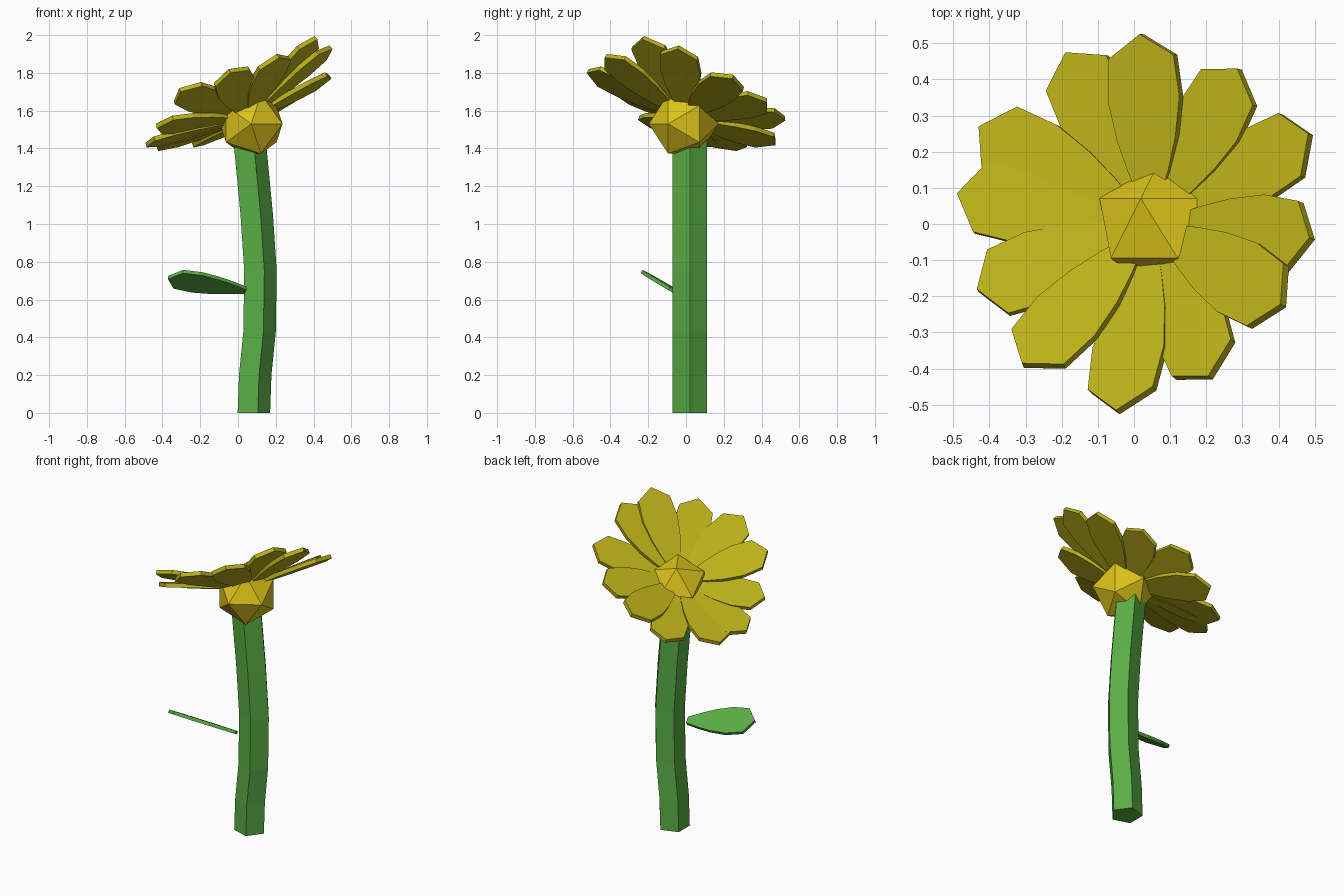
import bpy, bmesh, math
from mathutils import Vector, Matrix

if "Cube" in bpy.data.objects:
    bpy.data.objects.remove(bpy.data.objects["Cube"])


def material(name, rgb):
    m = bpy.data.materials.new(name)
    m.diffuse_color = (*rgb, 1)
    m.use_nodes = True
    m.node_tree.nodes["Principled BSDF"].inputs["Base Color"].default_value = m.diffuse_color
    return m


GREEN = material("green", (0.10, 0.42, 0.06))
PETAL = material("petal_yellow", (0.50, 0.44, 0.01))
CORE = material("core_yellow", (0.72, 0.55, 0.01))


def finish(name, bm, mat):
    bmesh.ops.recalc_face_normals(bm, faces=bm.faces[:])
    mesh = bpy.data.meshes.new(name)
    bm.to_mesh(mesh)
    bm.free()
    mesh.materials.append(mat)
    ob = bpy.data.objects.new(name, mesh)
    bpy.context.collection.objects.link(ob)
    return ob


# (fraction along blade, half width) of a petal or leaf
OUTLINE = [(0.10, 0.025), (0.28, 0.062), (0.45, 0.09), (0.66, 0.11), (0.88, 0.10)]


def blade(name, base, tip, up, mat, width=1.0, thick=0.025):
    """Thin flat blade with a pointed end, running from base to tip."""
    base, tip = Vector(base), Vector(tip)
    axis = tip - base
    side = Vector(up).cross(axis).normalized()
    normal = axis.cross(side).normalized()
    pts = [base + axis * t + side * w * width for t, w in OUTLINE]
    pts.append(tip)
    pts += [base + axis * t - side * w * width for t, w in reversed(OUTLINE)]
    bm = bmesh.new()
    top = [bm.verts.new(p) for p in pts]
    low = [bm.verts.new(p - normal * thick) for p in pts]
    bm.faces.new(top)
    bm.faces.new(low[::-1])
    n = len(pts)
    for i in range(n):
        j = (i + 1) % n
        bm.faces.new((top[i], low[i], low[j], top[j]))
    return finish(name, bm, mat)


# Stem: five-sided tube bending along (x, z)
PATH = [(0.075, 0), (0.082, 0.2), (0.105, 0.43), (0.11, 0.75), (0.09, 1.05), (0.05, 1.47)]
bm = bmesh.new()
rings = []
for x, z in PATH:
    rings.append([bm.verts.new((x + 0.095 * math.cos(math.tau * k / 5),
                                0.02 + 0.095 * math.sin(math.tau * k / 5), z))
                  for k in range(5)])
for a, b in zip(rings, rings[1:]):
    for k in range(5):
        m = (k + 1) % 5
        bm.faces.new((a[k], a[m], b[m], b[k]))
bm.faces.new(rings[0][::-1])
bm.faces.new(rings[-1])
finish("stem", bm, GREEN)

# Flower centre: icosahedron with its pole facing front
centre = Vector((0.07, -0.012, 1.53))
bm = bmesh.new()
bmesh.ops.create_icosphere(bm, subdivisions=1, radius=0.185,
                           matrix=Matrix.Translation(centre) @ Matrix.Rotation(math.pi / 2, 4, 'X'))
finish("flower_centre", bm, CORE)

# Petals: a tilted, slightly cupped ring of twelve
up = Vector((-0.5, 0.27, 1)).normalized()
TIPS = [(0.015, 0.525, 1.57), (-0.19, 0.475, 1.44), (-0.43, 0.27, 1.41), (-0.49, 0.085, 1.43),
        (-0.435, -0.18, 1.53), (-0.31, -0.385, 1.72), (-0.05, -0.515, 1.82), (0.205, -0.42, 1.90),
        (0.405, -0.222, 1.995), (0.485, -0.037, 1.945), (0.482, 0.25, 1.79), (0.285, 0.43, 1.665)]
for i, tip in enumerate(TIPS):
    blade(f"petal_{i + 1}", centre + up * 0.05, tip, up, PETAL)

# Leaf
blade("leaf", (0.085, -0.055, 0.65), (-0.37, -0.17, 0.725), (-0.03, 0.48, 0.88), GREEN, 0.88, 0.02)
